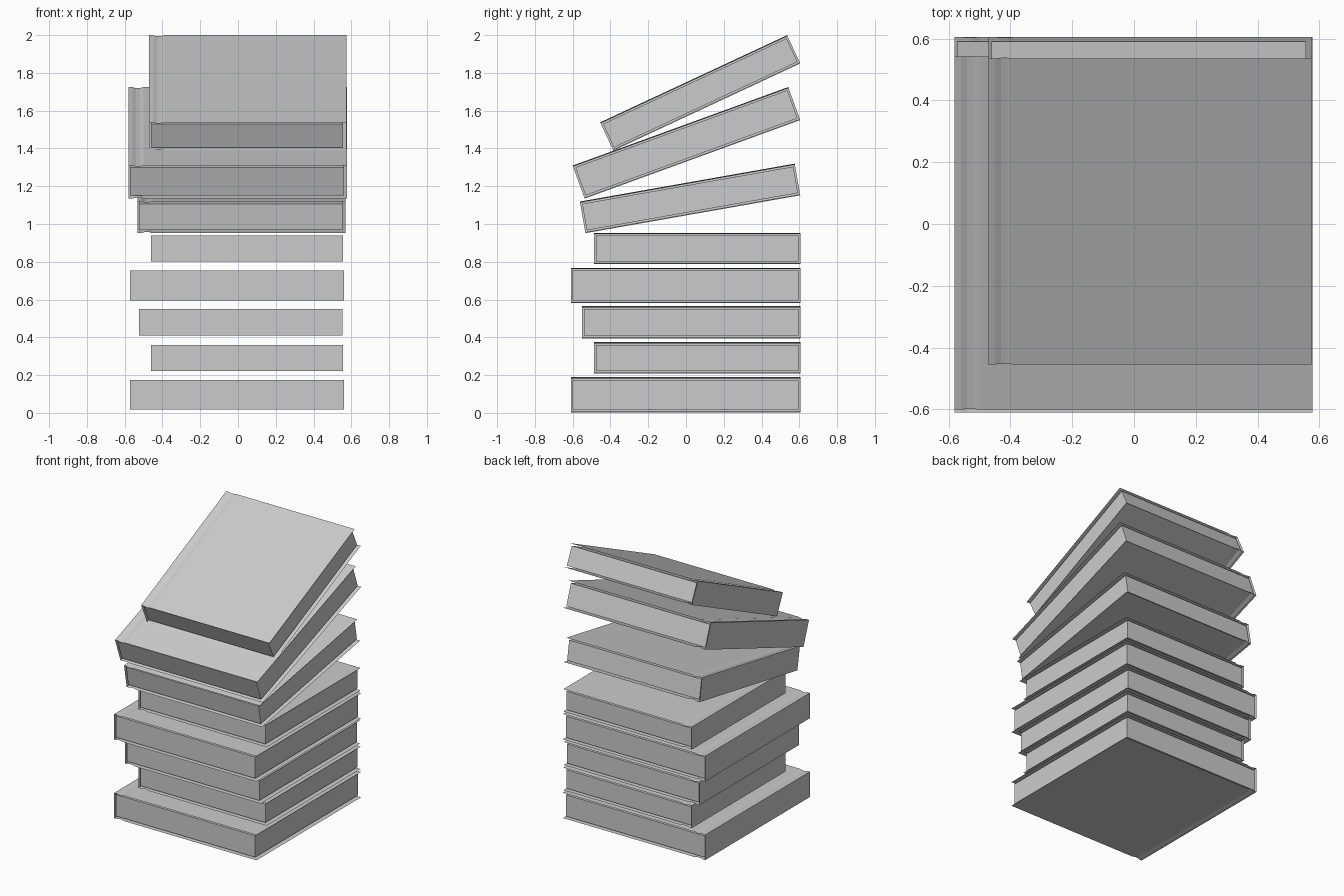
import bpy
import bmesh
import math
from mathutils import Matrix

if "Cube" in bpy.data.objects:
    bpy.data.objects.remove(bpy.data.objects["Cube"], do_unlink=True)

grey = bpy.data.materials.new("plain_grey")
grey.use_nodes = True
grey.diffuse_color = (0.6, 0.6, 0.6, 1)
grey.node_tree.nodes["Principled BSDF"].inputs["Base Color"].default_value = (0.6, 0.6, 0.6, 1)

BACK = 0.605    # every book lines up at its back lower edge


def finish(bm, name, matrix):
    mesh = bpy.data.meshes.new(name)
    bm.to_mesh(mesh)
    bm.free()
    mesh.materials.append(grey)
    obj = bpy.data.objects.new(name, mesh)
    obj.matrix_world = matrix
    bpy.context.collection.objects.link(obj)


def cover(name, spine, edge, depth, thick, matrix):
    """Thin folded sheet with a shallow hinge groove beside the spine."""
    dip = 0.006
    lower = [(edge, 0), (spine + 0.08, 0), (spine + 0.06, dip),
             (spine + 0.04, dip), (spine + 0.02, 0), (spine, 0)]
    profile = lower + [(x, thick - z) for x, z in reversed(lower)]
    bm = bmesh.new()
    rows = [[bm.verts.new((x, y, z)) for x, z in profile] for y in (-depth, 0)]
    for i in range(len(profile) - 1):
        bm.faces.new((rows[0][i], rows[0][i + 1], rows[1][i + 1], rows[1][i]))
    bmesh.ops.recalc_face_normals(bm, faces=bm.faces)
    # the spine must face outwards
    bm.normal_update()
    if min(bm.faces, key=lambda f: f.calc_center_median().x).normal.x > 0:
        bmesh.ops.reverse_faces(bm, faces=bm.faces)
    finish(bm, name, matrix)


def pages(name, spine, edge, depth, thick, matrix):
    """Solid paper block set back inside the cover."""
    x0, x1 = spine + 0.009, edge - 0.018
    y0, y1 = -depth + 0.01, -0.01
    z0, z1 = 0.014, thick - 0.014
    bm = bmesh.new()
    size = Matrix.Diagonal((x1 - x0, y1 - y0, z1 - z0, 1))
    centre = Matrix.Translation(((x0 + x1) / 2, (y0 + y1) / 2, (z0 + z1) / 2))
    bmesh.ops.create_cube(bm, size=1, matrix=centre @ size)
    finish(bm, name, matrix)


# spine x, fore edge x, depth, thickness
LARGE = (-0.58, 0.578, 1.215, 0.186)
MEDIUM = (-0.533, 0.57, 1.155, 0.17)
SMALL = (-0.47, 0.574, 1.092, 0.165)

# size, height of back lower edge, tilt in degrees
stack = [
    (LARGE, 0.003, 0), (SMALL, 0.209, 0), (MEDIUM, 0.395, 0),
    (LARGE, 0.582, 0), (SMALL, 0.787, 0),
    (MEDIUM, 1.152, 10), (LARGE, 1.55, 20), (SMALL, 1.85, 25),
]

for n, (size, height, tilt) in enumerate(stack, 1):
    place = Matrix.Translation((0, BACK, height)) @ Matrix.Rotation(math.radians(tilt), 4, 'X')
    cover(f"book_cover_{n}", *size, place)
    pages(f"book_pages_{n}", *size, place)
